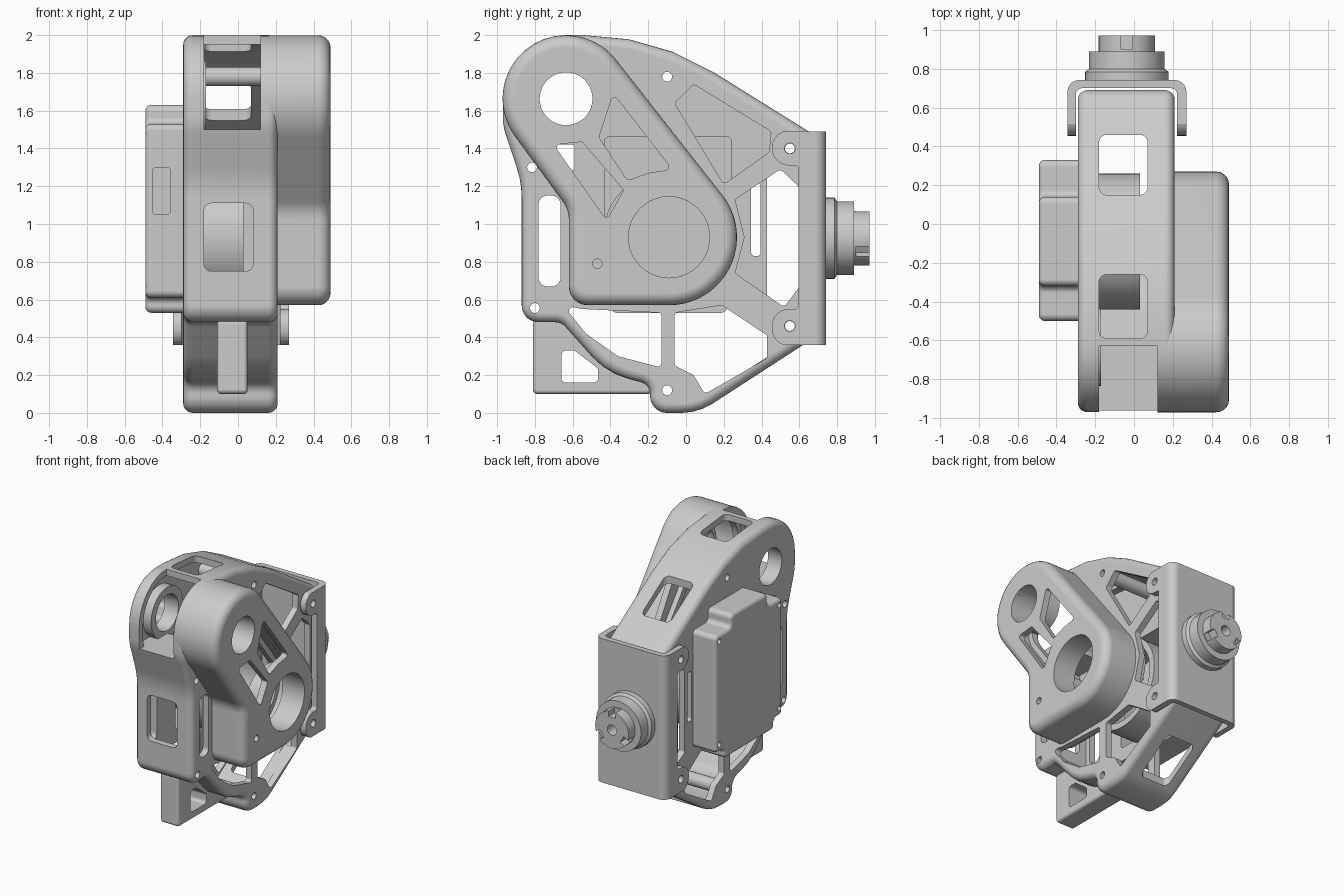
import bpy, bmesh, math
from mathutils import Vector

if "Cube" in bpy.data.objects:
    bpy.data.objects.remove(bpy.data.objects["Cube"])

A, B = (-0.635, 1.663), (-0.09, 0.93)      # upper and lower axle centres (y, z)
MAP = {'x': lambda a, b, t: (t, a, b),     # profile plane for each extrusion axis
       'y': lambda a, b, t: (a, t, b),
       'z': lambda a, b, t: (a, b, t)}


def arc(c, r, a0, a1, n=24):
    angs = [math.radians(a0 + (a1 - a0) * i / n) for i in range(n + 1)]
    return [(c[0] + r * math.cos(t), c[1] + r * math.sin(t), 0) for t in angs]


def fillet(pts, r_all=None):
    """Round each corner (a, b, radius) of a polygon."""
    out, n = [], len(pts)
    for i, p in enumerate(pts):
        r = r_all if r_all is not None else p[2]
        P = Vector(p[:2])
        u = (Vector(pts[i - 1][:2]) - P).normalized()
        v = (Vector(pts[(i + 1) % n][:2]) - P).normalized()
        if r <= 0:
            out.append(P)
            continue
        half = u.angle(v) / 2
        c = P + (u + v).normalized() * (r / math.sin(half))
        s, e = P + u * (r / math.tan(half)) - c, P + v * (r / math.tan(half)) - c
        sweep = math.pi - 2 * half
        k = max(3, int(math.degrees(sweep) / 9))
        for j in range(k + 1):
            f = j / k
            w = (s * math.sin((1 - f) * sweep) + e * math.sin(f * sweep)) / math.sin(sweep)
            out.append(c + w)
    return out


def rect(a0, a1, b0, b1, r=0.0):
    return fillet([(a0, b0), (a1, b0), (a1, b1), (a0, b1)], r)


def circle(c, r):
    return [Vector(p[:2]) for p in arc(c, r, 0, 360, 40)[:-1]]


def inset(pts, d):
    n = len(pts)
    area = sum(pts[i - 1].cross(pts[i]) for i in range(n))
    sg, out = (1 if area > 0 else -1), []
    for i, p in enumerate(pts):
        e1, e2 = (p - pts[i - 1]).normalized(), (pts[(i + 1) % n] - p).normalized()
        n1, n2 = Vector((-e1.y, e1.x)) * sg, Vector((-e2.y, e2.x)) * sg
        out.append(p + (n1 + n2) * (d / (1 + n1.dot(n2))))
    return out


def finish(name, bm):
    bmesh.ops.recalc_face_normals(bm, faces=bm.faces)
    me = bpy.data.meshes.new(name)
    bm.to_mesh(me)
    bm.free()
    ob = bpy.data.objects.new(name, me)
    bpy.context.collection.objects.link(ob)
    return ob


def prism(name, pts, t0, t1, b0=0, b1=0, axis='x', seg=5):
    """Extrude a profile, with rounded rims of radius b0 / b1 at its ends."""
    layers = []
    for t, b, s in ((t0, b0, 1), (t1, b1, -1)):
        ks = [math.pi / 2 * k / seg for k in range(seg + 1)] if b else [math.pi / 2]
        ls = [(b * (1 - math.sin(k)), t + s * b * (1 - math.cos(k))) for k in ks]
        layers += ls if s == 1 else ls[::-1]
    bm = bmesh.new()
    rings = [[bm.verts.new(MAP[axis](p.x, p.y, t)) for p in (inset(pts, d) if d > 1e-6 else pts)]
             for d, t in layers]
    n = len(pts)
    for r, q in zip(rings, rings[1:]):
        for i in range(n):
            bm.faces.new((r[i - 1], r[i], q[i], q[i - 1]))
    bm.faces.new(rings[0])
    bm.faces.new(rings[-1])
    return finish(name, bm)


def lathe(name, prof, c, axis='x', n=48):
    """Spin a closed (radius, position) loop round an axis."""
    bm = bmesh.new()
    rings = [[bm.verts.new(MAP[axis](c[0] + r * math.cos(k * math.tau / n),
                                     c[1] + r * math.sin(k * math.tau / n), t))
              for k in range(n)] for r, t in prof]
    for j in range(len(rings)):
        for i in range(n):
            bm.faces.new((rings[j - 1][i - 1], rings[j - 1][i], rings[j][i], rings[j][i - 1]))
    return finish(name, bm)


def tube(name, c, ro, ri, x0, x1):
    return lathe(name, [(ri, x0), (ro, x0), (ro, x1), (ri, x1)], c)


def cut(ob, cutters, op='DIFFERENCE'):
    for c in cutters:
        c.hide_render = True
        m = ob.modifiers.new('cut', 'BOOLEAN')
        m.operation, m.object, m.solver = op, c, 'EXACT'
    dg = bpy.context.evaluated_depsgraph_get()
    me = bpy.data.meshes.new_from_object(ob.evaluated_get(dg))
    ob.modifiers.clear()
    ob.data = me
    for c in cutters:
        bpy.data.objects.remove(c)


def holes(profiles, x0, x1):
    return [prism('cutter', p, x0, x1) for p in profiles]


# Outlines of the main housing and of the arm cover (y, z, radius)
body = fillet([(-0.97, 2.0, .335), (-0.17, 2.0, 1.3), (.69, 1.465, .08), (.69, .405, .08),
               (.065, 0, .3), (-.19, 0, .09), (-.19, .15, .065), (-.42, .21, .4),
               (-.66, .48, .07), (-.87, .48, .09), (-.87, 1.22, .5), (-.97, 1.52, .3)])
arm = fillet(arc(A, .336, 216.8, 36.8, 30) + arc(B, .36, 36.8, -90, 24)
             + [(-.62, .57, .1), (-.62, 1.075, .15)])

# Openings in the side plates
slot = rect(-.78, -.665, .67, 1.15, .045)
low_left = fillet([(-.65, .57), (-.53, .42), (-.36, .3), (-.13, .24), (-.13, .53), (-.55, .55)], .02)
low_right = fillet([(-.06, .53), (-.06, .25), (.04, .2), (.1, .1), (.43, .29), (.43, .41), (.19, .57)], .02)
up_right = fillet([(-.06, 1.64), (.04, 1.74), (.45, 1.49), (.44, 1.38), (.2, 1.21)], .02)
mid_right = fillet([(.26, 1.13), (.5, 1.29), (.595, 1.2), (.595, .66), (.52, .56), (.26, .74), (.31, .93)], .02)
back_gap = fillet([(.43, 1.26), (.52, 1.3), (.595, 1.2), (.595, .66), (.52, .56), (.43, .61)], .02)
head_gap = fillet([(-.7, 1.42), (-.59, 1.42), (-.59, 1.26)], .01)
screws = [(-.1, 1.78), (-.815, 1.3), (-.8, .555), (-.1, .12), (.55, 1.4), (.55, .46)]

# Main housing: hollow shell with side openings and rim windows
housing = prism('main_housing', body, -.29, .21, .05, .05)
cut(housing, holes([inset(body, .05)], -.24, .16))
cut(housing, holes([inset(arm, .09), slot, low_left, low_right, up_right, mid_right], .1, .3))
cut(housing, holes([slot, low_left, low_right, back_gap, head_gap, circle(A, .14),
                    rect(.345, .395, .83, 1.22, .02), rect(-.43, .24, .65, 1.46, .02)], -.4, -.2))
cut(housing, [prism('cutter', rect(-.18, .07, .15, .46, .04), -.1, 2.1, axis='z'),
              prism('cutter', rect(-.18, .07, -.59, -.26, .04), 1.7, 2.1, axis='z'),
              prism('cutter', rect(-.18, .08, .75, 1.11, .04), -1.1, -.7, axis='y'),
              prism('cutter', rect(-1.1, -.63, 1.5, 2.1), -.18, .12)])
cut(housing, holes([circle(s, .026) for s in screws], -.4, .3))
for s in screws[:4]:
    tube('screw_post', s, .05, .026, -.26, .18)
prism('head_ledge', rect(-.94, -.63, 1.45, 1.5), -.25, .13)
tube('head_bearing_ring', A, .2, .14, -.27, -.17)
tube('motor_drum', B, .35, .3, -.24, .03)

# Arm cover on the right with bores and truss openings
cover = prism('arm_cover', arm, .12, .49, 0, .065)
cut(cover, holes([inset(arm, .05)], .05, .44))
cut(cover, holes([circle(A, .14), circle(B, .215), circle((-.47, .79), .025),
                  fillet([(-.46, 1.46), (-.385, 1.69), (-.075, 1.29), (-.2, 1.27), (-.31, 1.23)], .02),
                  fillet([(-.7, 1.42), (-.55, 1.435), (-.33, 1.18), (-.42, 1.02)], .02)], .3, .6))
tube('upper_bore_sleeve', A, .17, .14, .3, .46)
tube('lower_bore_sleeve', B, .245, .215, .3, .46)

# Electronics box on the left
case = prism('electronics_box', fillet(
    [(-.5, 1.53), (-.32, 1.53), (-.32, 1.63), (.14, 1.63), (.14, 1.53), (.33, 1.53),
     (.33, .61), (.22, .61), (.22, .53), (-.4, .53), (-.4, .61), (-.5, .61)], .035), -.49, -.27, .03)
cut(case, holes([rect(-.43, .24, .65, 1.46, .02)], -.45, -.2))
cut(case, [prism('cutter', rect(-.45, -.36, 1.05, 1.3, .015), -.6, -.4, axis='y')]
    + holes([circle((y, z), .02) for y in (-.46, .285) for z in (.67, 1.48)], -.6, -.46))

# Foot web below the housing
foot = prism('foot_web', fillet([(-.81, .1, .025), (-.81, .5, .03), (-.66, .5, .03), (-.42, .24, 0),
                                 (-.2, .17, 0), (-.16, .1, .025)]), -.11, .05, .02, .02)
cut(foot, holes([fillet([(-.66, .16), (-.465, .16), (-.465, .235), (-.59, .33), (-.66, .33)], .025)], -.3, .3))

# Rear bracket: bent U plate trimmed to eared flanges
bracket = prism('rear_bracket', fillet(
    [(-.343, .4, 0), (-.343, .742, .06), (.27, .742, .06), (.27, .4, 0),
     (.222, .4, 0), (.222, .7, .03), (-.3, .7, .03), (-.3, .4, 0)]), .36, 1.49, axis='z')
ears = fillet([(.455, 1.495, .09), (.8, 1.495, 0), (.8, .355, 0), (.455, .355, .09),
               (.455, .55, .09), (.595, .55, .02), (.595, 1.31, .02), (.455, 1.31, .09)])
cut(bracket, holes([ears], -.5, .5), 'INTERSECT')
cut(bracket, holes([circle(s, .028) for s in screws[4:]], -.5, .5))

# Stepped output hub with coupling notches
hub_c = (-.037, .925)
hub = lathe('output_hub', [(.04, .73), (.215, .73), (.215, .785), (.195, .8), (.195, .89),
                           (.145, .89), (.145, .972), (.04, .972)], hub_c, 'y')
notches = []
for k in range(3):
    d = Vector((math.cos(math.pi / 2 + k * math.tau / 3), math.sin(math.pi / 2 + k * math.tau / 3)))
    w, c = Vector((-d.y, d.x)) * .03, Vector(hub_c)
    notches.append(prism('cutter', [c + d * .1 - w, c + d * .17 - w, c + d * .17 + w, c + d * .1 + w],
                         .9, 1.1, axis='y'))
cut(hub, notches)

# Smooth shading with crisp edges
for ob in list(bpy.context.scene.objects):
    bpy.ops.object.select_all(action='DESELECT')
    ob.select_set(True)
    bpy.context.view_layer.objects.active = ob
    bpy.ops.object.shade_smooth_by_angle(angle=math.radians(30))
    ob.modifiers.new('flat_faces', 'WEIGHTED_NORMAL').keep_sharp = True
